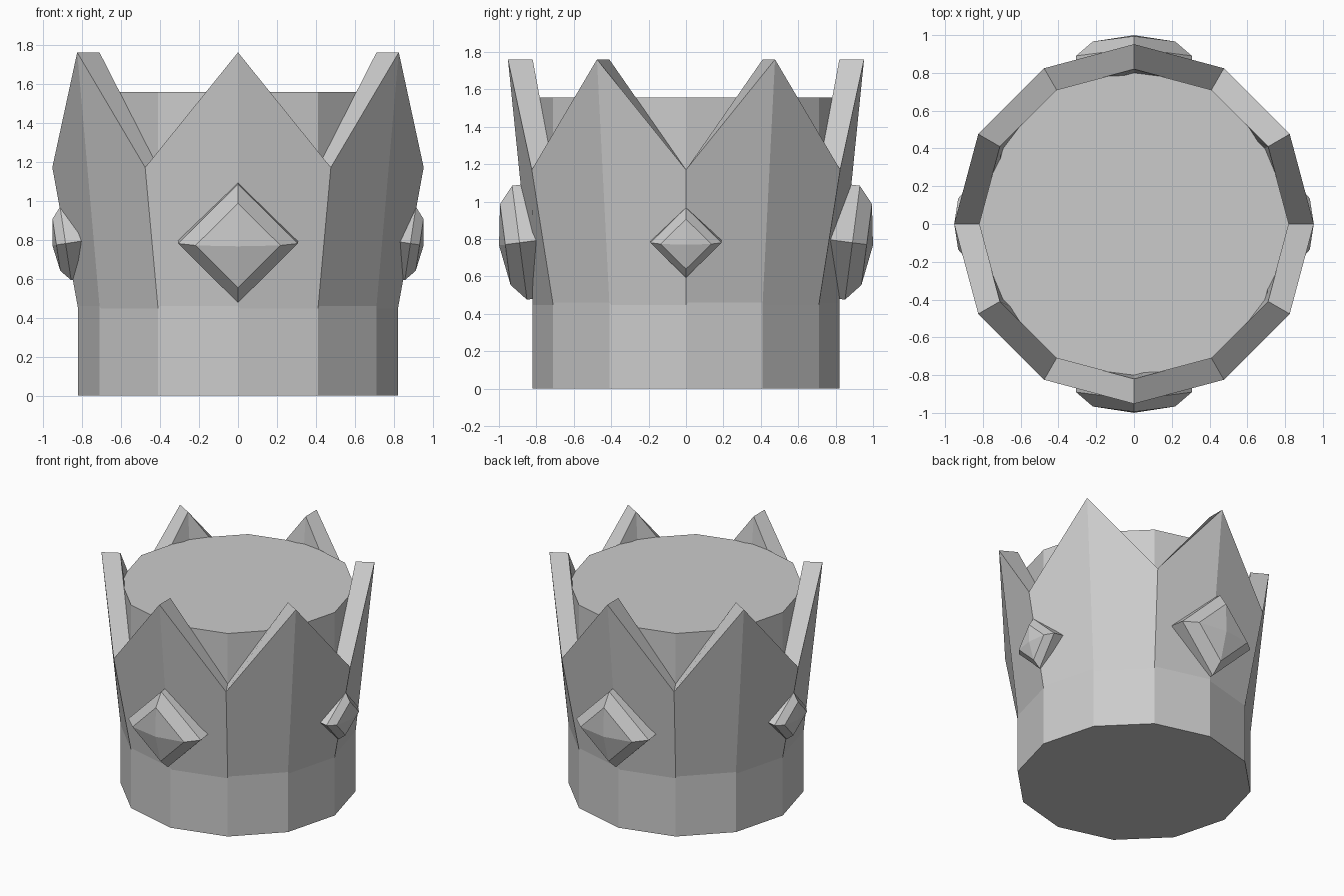
import bpy, math
from mathutils import Matrix, Vector

if "Cube" in bpy.data.objects:
    bpy.data.objects.remove(bpy.data.objects["Cube"])


def make_object(name, verts, faces):
    mesh = bpy.data.meshes.new(name)
    mesh.from_pydata(verts, [], faces)
    mesh.update()
    obj = bpy.data.objects.new(name, mesh)
    bpy.context.collection.objects.link(obj)
    return obj


def bridge(a, b, n):
    # quads between two rings of n vertices starting at indices a and b
    return [(a + i, a + (i + 1) % n, b + (i + 1) % n, b + i) for i in range(n)]


N = 12


def polar(r, i, z):
    a = math.radians(30 * i)
    return (r * math.cos(a), r * math.sin(a), z)


# Inner twelve-sided body with flat caps
bpy.ops.mesh.primitive_cylinder_add(vertices=N, radius=0.82, depth=1.556,
                                    location=(0, 0, 0.778))
bpy.context.object.name = "crown_body"

# Flared outer wall: peaks on odd corners, valleys on even corners
top = [1.17 if i % 2 == 0 else 1.76 for i in range(N)]
verts = [polar(0.817, i, 0.43) for i in range(N)]
verts += [polar(0.952, i, top[i]) for i in range(N)]
verts += [polar(0.82, i, top[i]) for i in range(N)]
verts += [polar(0.69, i, 0.43) for i in range(N)]
faces = []
for k in range(4):
    faces += bridge(k * N, ((k + 1) % 4) * N, N)
make_object("pointed_wall", verts, faces)


# Diamond gems: straight girdle, bevelled rim and a raised centre
def gem(name, angle, dist, size, tilt):
    verts = []
    for depth, scale in ((-0.55, 1.0), (0.0, 1.0), (0.25, 0.71)):
        for x, z in ((1, 0), (0, 1), (-1, 0), (0, -1)):
            verts.append(Vector((x * scale, -depth, z * scale)))
    verts.append(Vector((0, -0.36, 0)))
    faces = [(3, 2, 1, 0)] + bridge(0, 4, 4) + bridge(4, 8, 4)
    faces += [(8 + i, 8 + (i + 1) % 4, 12) for i in range(4)]
    m = (Matrix.Rotation(math.radians(angle), 4, 'Z')
         @ Matrix.Translation((0, -dist, 0.78))
         @ Matrix.Rotation(tilt, 4, 'X')
         @ Matrix.Scale(size, 4))
    make_object(name, [m @ v for v in verts], faces)


for side, angle in (("front", 0), ("back", 180)):
    gem(side + "_gem", angle, 0.89, 0.307, 0.13)
for side, angle in (("right", 90), ("left", 270)):
    gem(side + "_gem", angle, 0.884, 0.19, 0.15)
